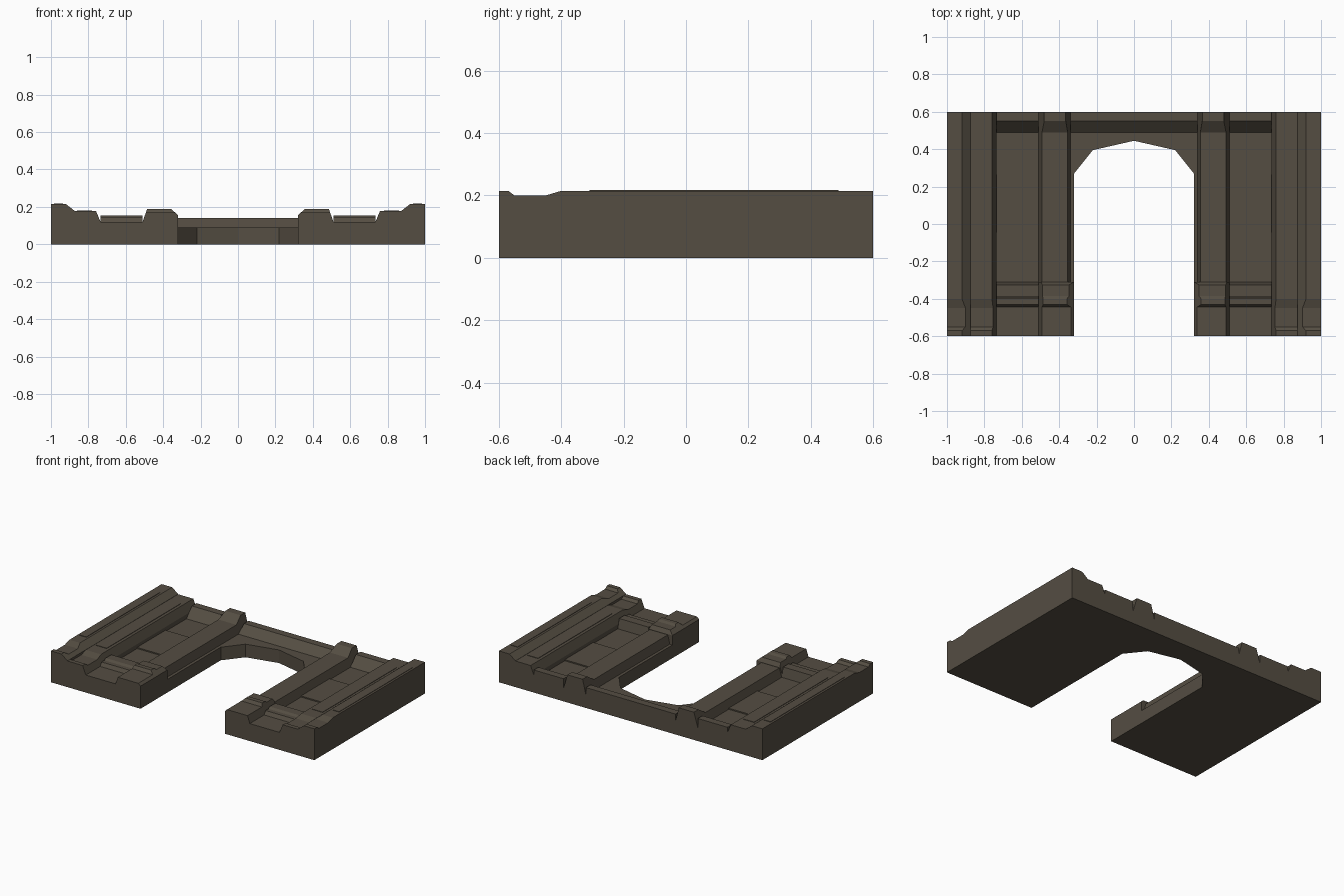
import bpy, bmesh

if "Cube" in bpy.data.objects:
    bpy.data.objects.remove(bpy.data.objects["Cube"])

mat = bpy.data.materials.new("dark_stone")
mat.diffuse_color = (0.09, 0.075, 0.055, 1)
mat.use_nodes = True
mat.node_tree.nodes["Principled BSDF"].inputs["Base Color"].default_value = mat.diffuse_color


def finish(name, bm, mirror=True):
    bmesh.ops.recalc_face_normals(bm, faces=bm.faces)
    me = bpy.data.meshes.new(name)
    bm.to_mesh(me)
    bm.free()
    ob = bpy.data.objects.new(name, me)
    bpy.context.collection.objects.link(ob)
    me.materials.append(mat)
    if mirror:
        ob.modifiers.new("mirror", 'MIRROR').use_clip = True
    return ob


def prism(bm, a, b):
    """Join two matching outlines into a closed solid."""
    va, vb = [bm.verts.new(p) for p in a], [bm.verts.new(p) for p in b]
    n = len(a)
    bm.faces.new(va)
    bm.faces.new(vb)
    for i in range(n):
        j = (i + 1) % n
        bm.faces.new((va[i], va[j], vb[j], vb[i]))


def strip(name, x0, x1, top, k0=0, k1=0, z0=0.12, z1=0.12, base=0.0):
    """Run of moulding: side profile (y, z) between x0 and x1.
    Sides lean inward by k per unit of height above z0 / z1."""
    levels = sorted({base, z0, z1})
    bm = bmesh.new()
    for (ya, za), (yb, zb) in zip(top, top[1:]):
        if yb - ya < 1e-5:
            continue
        ends = []
        for y, z in ((ya, za), (yb, zb)):
            left = [(x0 + k0 * max(0, h - z0), y, h) for h in (base, min(z0, z), z)]
            right = [(x1 - k1 * max(0, h - z1), y, h) for h in (z, min(z1, z), base)]
            ends.append(left + right)
        prism(bm, *ends)
    # weld the segments and drop the hidden faces between them
    bmesh.ops.remove_doubles(bm, verts=bm.verts, dist=1e-5)
    seen = {}
    for f in bm.faces:
        seen.setdefault(frozenset(v.index for v in f.verts), []).append(f)
    bmesh.ops.dissolve_degenerate(bm, dist=1e-5, edges=bm.edges)
    return finish(name, bm)


def outline(name, pts, z0, z1):
    """Flat plan outline (x, y) raised from z0 to z1."""
    bm = bmesh.new()
    prism(bm, [(x, y, z0) for x, y in pts], [(x, y, z1) for x, y in pts])
    return finish(name, bm)


def box(name, x0, x1, y0, y1, z0, z1):
    return outline(name, [(x0, y0), (x1, y0), (x1, y1), (x0, y1)], z0, z1)


# outer columns: tall edge and lower step share one moulding
edge = [(-.6, .215), (-.57, .215), (-.55, .2), (-.45, .2), (-.4, .215), (.6, .215)]
step = [(y, z - .036) for y, z in edge]
strip("outer_column", .875, 1, edge, k0=1.28, z0=.18)
strip("column_step", .735, .875, step, k0=.42)
box("outer_column_panel", .935, .985, -.31, .49, .2, .218)
box("column_step_panel", .78, .86, -.31, .49, .17, .182)

# recessed wall panels with plinth in front and sloped lintel behind
strip("wall_panel", .51, .735, [(-.6, .12), (-.445, .12), (-.43, .145), (-.4, .145),
                                (-.385, .155), (-.325, .155), (-.31, .09),
                                (.49, .09), (.55, .155), (.6, .155)])
box("middle_panel", .51, .735, -.045, .265, .08, .098)

# pilasters: stepped base and plain shaft with cap
strip("pilaster_base", .32, .51, [(-.6, .17), (-.445, .17), (-.43, .19), (-.4, .19),
                                  (-.385, .18), (-.325, .18), (-.31, .155)],
      k0=1.1, z0=.155, k1=.35)
strip("pilaster_shaft", .34, .51, [(-.31, .15), (.49, .15), (.55, .19), (.6, .19)],
      k0=.25, z0=.09, k1=.3, z1=.09)
box("opening_ledge", .32, .34, -.31, .27, 0, .09)

# arch over the opening, with the beam behind
outline("arch_spandrel", [(.34, .27), (.34, .49), (0, .49), (0, .445),
                          (.22, .395), (.32, .27)], 0, .09)
strip("arch_beam", 0, .34, [(.49, .09), (.55, .14), (.6, .14)])
